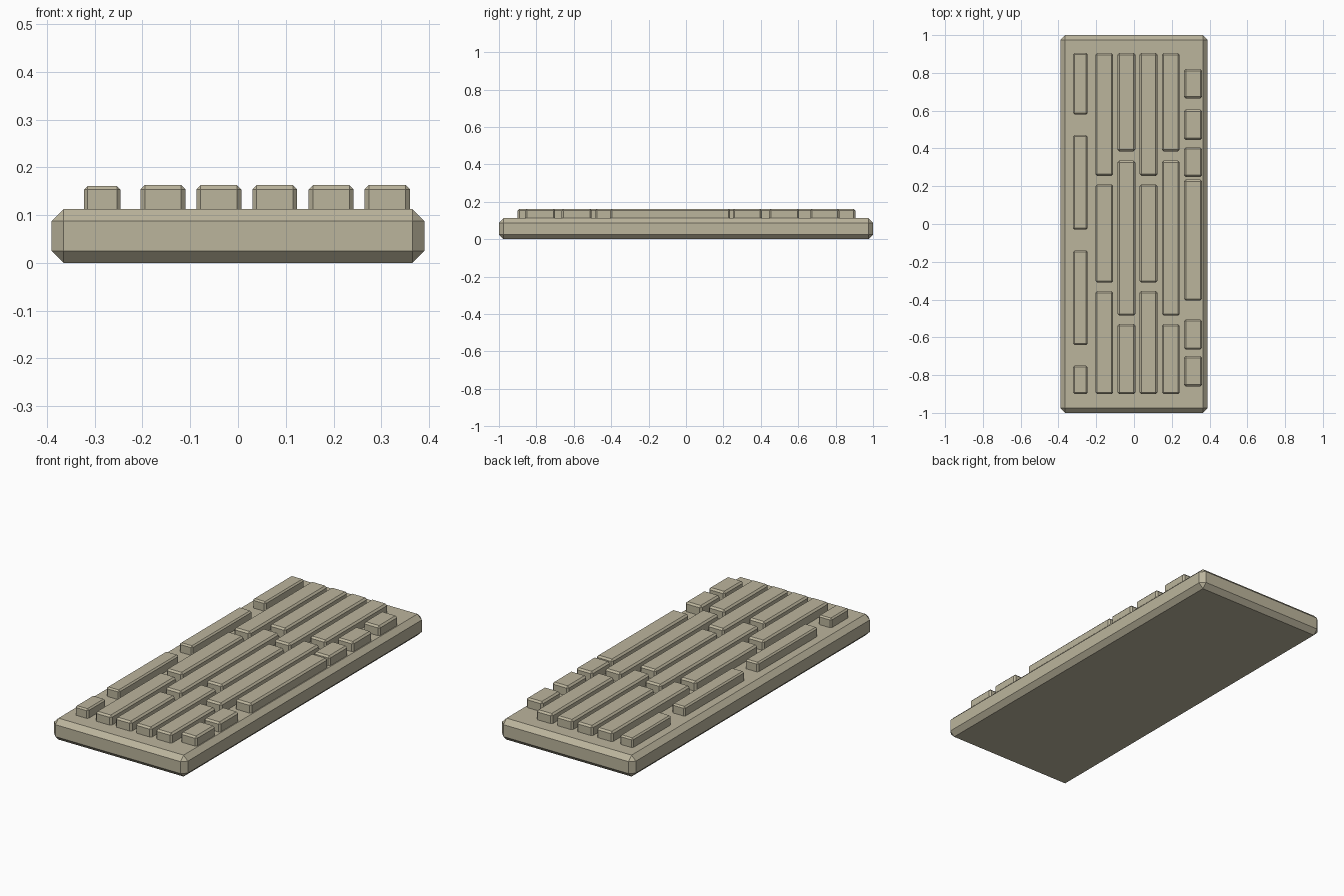
import bpy
import bmesh

cube = bpy.data.objects.get("Cube")
if cube:
    bpy.data.objects.remove(cube, do_unlink=True)

# Single warm beige plastic
beige = bpy.data.materials.new("beige_plastic")
beige.use_nodes = True
COLOUR = (0.50, 0.46, 0.335, 1)
beige.diffuse_color = COLOUR
beige.node_tree.nodes["Principled BSDF"].inputs["Base Color"].default_value = COLOUR


def chamfered_box(name, x, y, z, chamfer):
    """Box spanning the given (low, high) ranges, with flat chamfers on all edges."""
    mesh = bpy.data.meshes.new(name)
    bm = bmesh.new()
    bmesh.ops.create_cube(bm, size=1)
    for v in bm.verts:
        v.co = [lo + (c + 0.5) * (hi - lo) for c, (lo, hi) in zip(v.co, (x, y, z))]
    bmesh.ops.bevel(bm, geom=bm.edges[:], offset=chamfer, segments=1,
                    profile=0.5, affect='EDGES')
    bm.to_mesh(mesh)
    bm.free()
    mesh.materials.append(beige)
    obj = bpy.data.objects.new(name, mesh)
    bpy.context.collection.objects.link(obj)
    return obj


# Base slab
chamfered_box("base", (-0.39, 0.39), (-1, 1), (0, 0.113), 0.025)

# Long bars come in two alternating layouts, listed as (front, back) spans
layout_a = [(0.255, 0.905), (-0.31, 0.21), (-0.90, -0.355)]
layout_b = [(0.385, 0.905), (-0.485, 0.335), (-0.90, -0.53)]
function_keys = [(0.58, 0.905), (-0.03, 0.47), (-0.64, -0.14), (-0.90, -0.75)]
space_row = [(0.665, 0.82), (0.445, 0.605), (0.25, 0.405),
             (-0.405, 0.235), (-0.665, -0.505), (-0.86, -0.70)]

# Row name, centre x, width, top height, chamfer, key spans
rows = [
    ("function_key", -0.284, 0.076, 0.161, 0.0075, function_keys),
    ("number_key", -0.157, 0.094, 0.163, 0.009, layout_a),
    ("upper_key", -0.040, 0.094, 0.163, 0.009, layout_b),
    ("middle_key", 0.077, 0.094, 0.163, 0.009, layout_a),
    ("lower_key", 0.195, 0.094, 0.163, 0.009, layout_b),
    ("space_row_key", 0.3125, 0.095, 0.163, 0.009, space_row),
]

# Raised key blocks, sunk slightly into the base
for name, cx, width, top, chamfer, spans in rows:
    for i, span in enumerate(spans, 1):
        chamfered_box(f"{name}_{i}", (cx - width / 2, cx + width / 2),
                      span, (0.103, top), chamfer)
